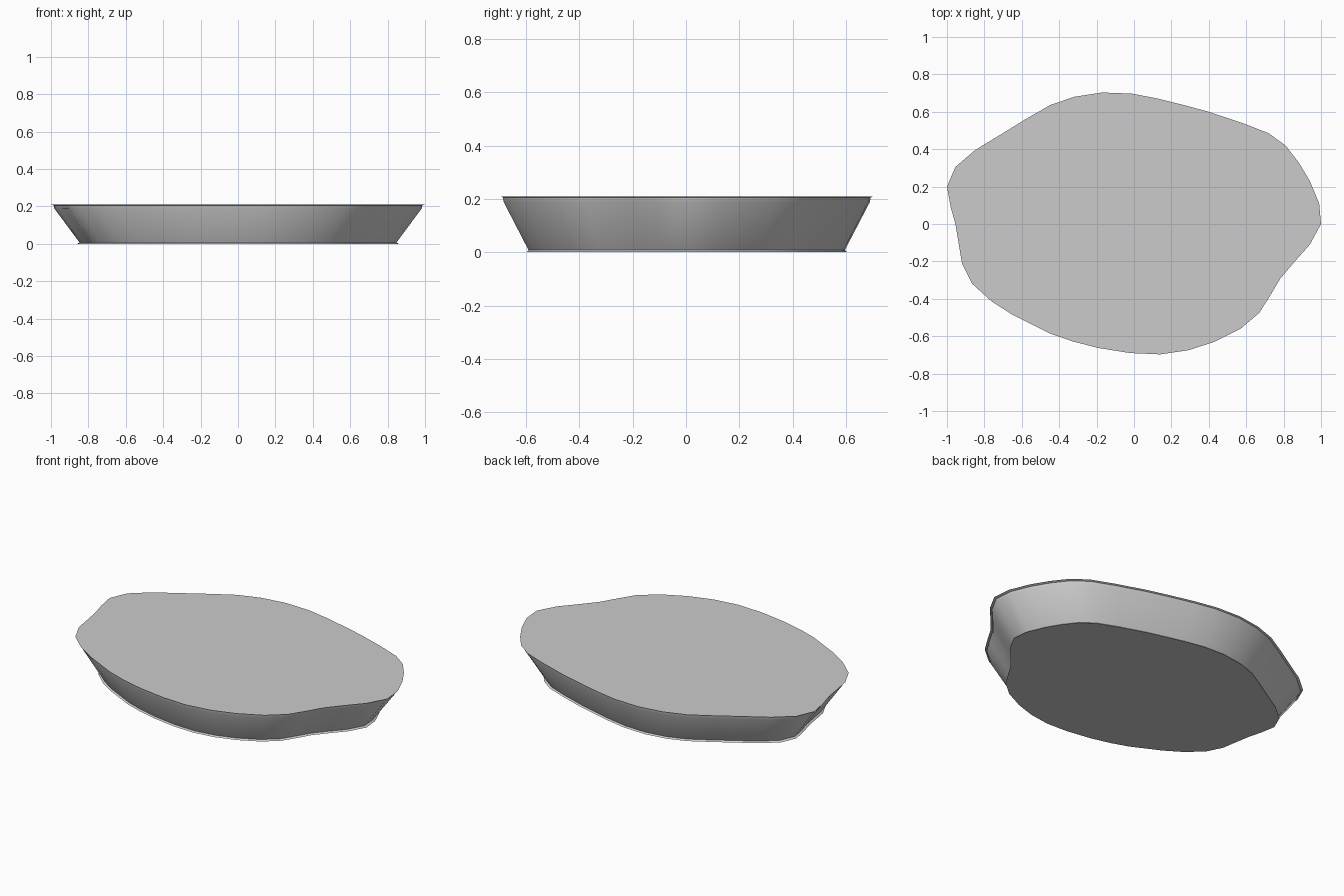
import bpy, bmesh

if "Cube" in bpy.data.objects:
    bpy.data.objects.remove(bpy.data.objects["Cube"])

# Rim outline, counter-clockwise seen from above
OUTLINE = [
    (1.0, 0.0), (.99, .11), (.94, .23), (.88, .33), (.81, .42), (.72, .485), (.58, .54),
    (.40, .60), (.27, .635), (.13, .67), (-.01, .697), (-.17, .703), (-.32, .68),
    (-.45, .635), (-.58, .56), (-.71, .48), (-.85, .395), (-.955, .305), (-1.0, .20),
    (-.98, .09), (-.955, 0), (-.935, -.12), (-.92, -.21), (-.865, -.32), (-.76, -.415),
    (-.65, -.485), (-.56, -.53), (-.45, -.585), (-.33, -.627), (-.19, -.663),
    (-.02, -.69), (.14, -.697), (.29, -.675), (.43, -.63), (.57, -.56), (.67, -.475),
    (.73, -.38), (.78, -.295), (.86, -.20), (.94, -.11)]

# Wall profile: (height, outline scale), foot lip to rim lip
PROFILE = [(0, .86), (.008, .848), (.19, .983), (.205, .985), (.21, 1.0)]

grey = bpy.data.materials.new("plain_grey")
grey.diffuse_color = (0.6, 0.6, 0.6, 1)
grey.use_nodes = True
grey.node_tree.nodes["Principled BSDF"].inputs["Base Color"].default_value = grey.diffuse_color

bm = bmesh.new()
rings = [[bm.verts.new((x * s, y * s, z)) for x, y in OUTLINE] for z, s in PROFILE]
n = len(OUTLINE)

# Flared wall
for a, b in zip(rings, rings[1:]):
    for i in range(n):
        j = (i + 1) % n
        bm.faces.new((a[i], a[j], b[j], b[i]))

# Flat base and flat top
bm.faces.new(rings[0][::-1])
bm.faces.new(rings[-1])

mesh = bpy.data.meshes.new("shallow_basin")
bm.to_mesh(mesh)
bm.free()
mesh.materials.append(grey)
basin = bpy.data.objects.new("shallow_basin", mesh)
bpy.context.collection.objects.link(basin)
bpy.context.view_layer.objects.active = basin
basin.select_set(True)
bpy.ops.object.shade_smooth_by_angle(angle=0.6)
